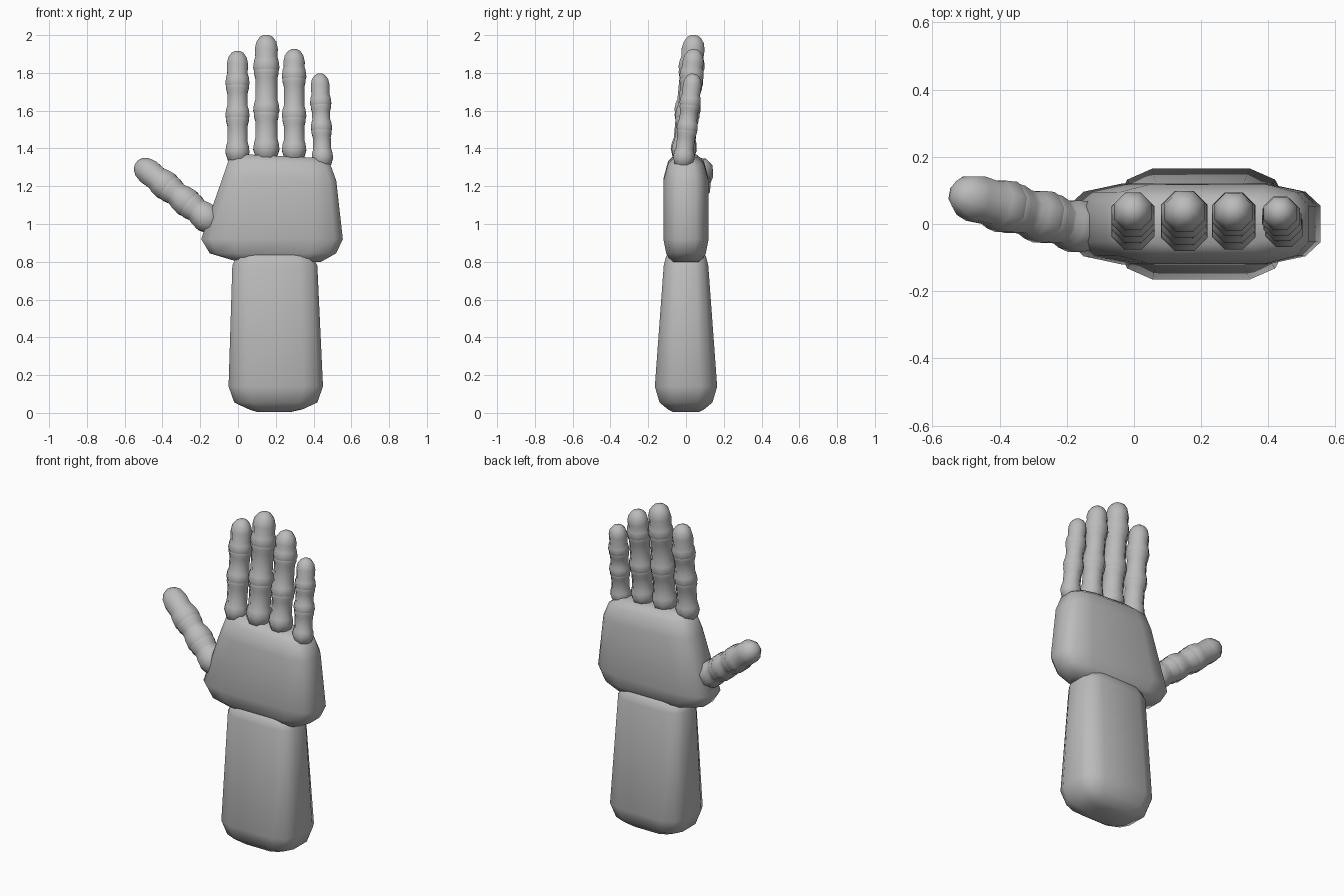
import bpy, bmesh, math
from mathutils import Vector

cube = bpy.data.objects.get("Cube")
if cube:
    bpy.data.objects.remove(cube)

grey = bpy.data.materials.new("plain_grey")
grey.use_nodes = True
tone = (0.5, 0.5, 0.5, 1)
grey.diffuse_color = tone
grey.node_tree.nodes["Principled BSDF"].inputs["Base Color"].default_value = tone


def loft(name, rings, angle):
    """Skin a stack of point rings, cap both ends and smooth the result."""
    bm = bmesh.new()
    loops = [[bm.verts.new(p) for p in ring] for ring in rings]
    n = len(loops[0])
    for a, b in zip(loops, loops[1:]):
        for i in range(n):
            j = (i + 1) % n
            bm.faces.new((a[i], a[j], b[j], b[i]))
    bm.faces.new(loops[0][::-1])
    bm.faces.new(loops[-1])
    bmesh.ops.recalc_face_normals(bm, faces=bm.faces)
    mesh = bpy.data.meshes.new(name)
    bm.to_mesh(mesh)
    bm.free()
    mesh.materials.append(grey)
    obj = bpy.data.objects.new(name, mesh)
    bpy.context.collection.objects.link(obj)
    bpy.ops.object.select_all(action='DESELECT')
    obj.select_set(True)
    bpy.context.view_layer.objects.active = obj
    bpy.ops.object.shade_smooth_by_angle(angle=math.radians(angle))
    return obj


def rounded_ring(z, left, right, depth, tilt=0.0):
    """Rectangle with two-step bevelled corners; tilt drops its +x end."""
    cx, half = (left + right) / 2, (right - left) / 2
    quarter = [(1, 0.45), (0.88, 0.8), (0.58, 1)]
    pts = quarter + [(-x, y) for x, y in quarter[::-1]]
    pts += [(-x, -y) for x, y in pts]
    return [(cx + half * x, depth * y, z - tilt * x) for x, y in pts]


# Forearm, wider and deeper at its lower end
loft("forearm", [rounded_ring(*r) for r in (
    (0.005, 0.10, 0.28, 0.07), (0.018, 0.06, 0.34, 0.095),
    (0.055, -0.02, 0.42, 0.14), (0.14, -0.05, 0.45, 0.165),
    (0.78, -0.03, 0.42, 0.118), (0.83, -0.005, 0.39, 0.105),
    (0.855, 0.07, 0.32, 0.075))], 60)

# Palm, flaring toward the wrist
loft("palm", [rounded_ring(*r) for r in (
    (0.80, 0.0, 0.44, 0.08), (0.845, -0.15, 0.52, 0.105),
    (0.92, -0.195, 0.555, 0.12), (1.24, -0.08, 0.52, 0.118, 0.01),
    (1.325, -0.05, 0.49, 0.095, 0.012), (1.36, 0.01, 0.43, 0.06, 0.01))], 60)


def phalanx(name, start, end, r, tip=False):
    """Eight-sided bone with a swollen knuckle at each jointed end."""
    start, end = Vector(start), Vector(end)
    axis = (end - start).normalized()
    side = axis.cross(Vector((0, 1, 0))).normalized()
    front = side.cross(axis)
    length = (end - start).length
    waist = 0.84
    profile = [(-0.9 * r, 0.35), (-0.6 * r, 0.8), (0, 1), (0.45 * r, 0.94),
               (0.75 * r, waist)]
    if tip:
        profile += [(length - r, 0.88), (length - 0.5 * r, 0.76),
                    (length - 0.15 * r, 0.5), (length, 0.22)]
    else:
        profile += [(length - 0.75 * r, waist), (length - 0.4 * r, 0.94),
                    (length, 0.94), (length + 0.5 * r, 0.6)]
    rings = []
    for along, scale in profile:
        ring = []
        for k in range(8):
            a = math.pi * (k + 0.5) / 4
            ring.append(start + axis * along
                        + (side * math.cos(a) + front * math.sin(a)) * r * scale)
        rings.append(ring)
    return loft(name, rings, 50)


def digit(name, base, tip, joints, r):
    """Chain of phalanges from base to tip, split at the joint fractions."""
    base, tip = Vector(base), Vector(tip)
    stops = [base.lerp(tip, t) for t in (0, *joints, 1)]
    parts = ("lower", "middle", "upper")
    for i, part in enumerate(parts):
        phalanx(f"{name}_{part}", stops[i], stops[i + 1], r, i == 2)


# Fingers lean slightly back toward their tips
digit("index_finger", (-0.003, -0.012, 1.38), (-0.003, 0.045, 1.915), (0.36, 0.68), 0.069)
digit("middle_finger", (0.15, -0.012, 1.395), (0.15, 0.045, 2.0), (0.34, 0.715), 0.075)
digit("ring_finger", (0.297, -0.012, 1.39), (0.297, 0.045, 1.925), (0.34, 0.73), 0.07)
digit("little_finger", (0.447, -0.012, 1.35), (0.433, 0.04, 1.795), (0.35, 0.65), 0.061)

# Thumb reaches out and backward
digit("thumb", (-0.165, -0.008, 1.03), (-0.535, 0.093, 1.325), (0.28, 0.58), 0.083)
